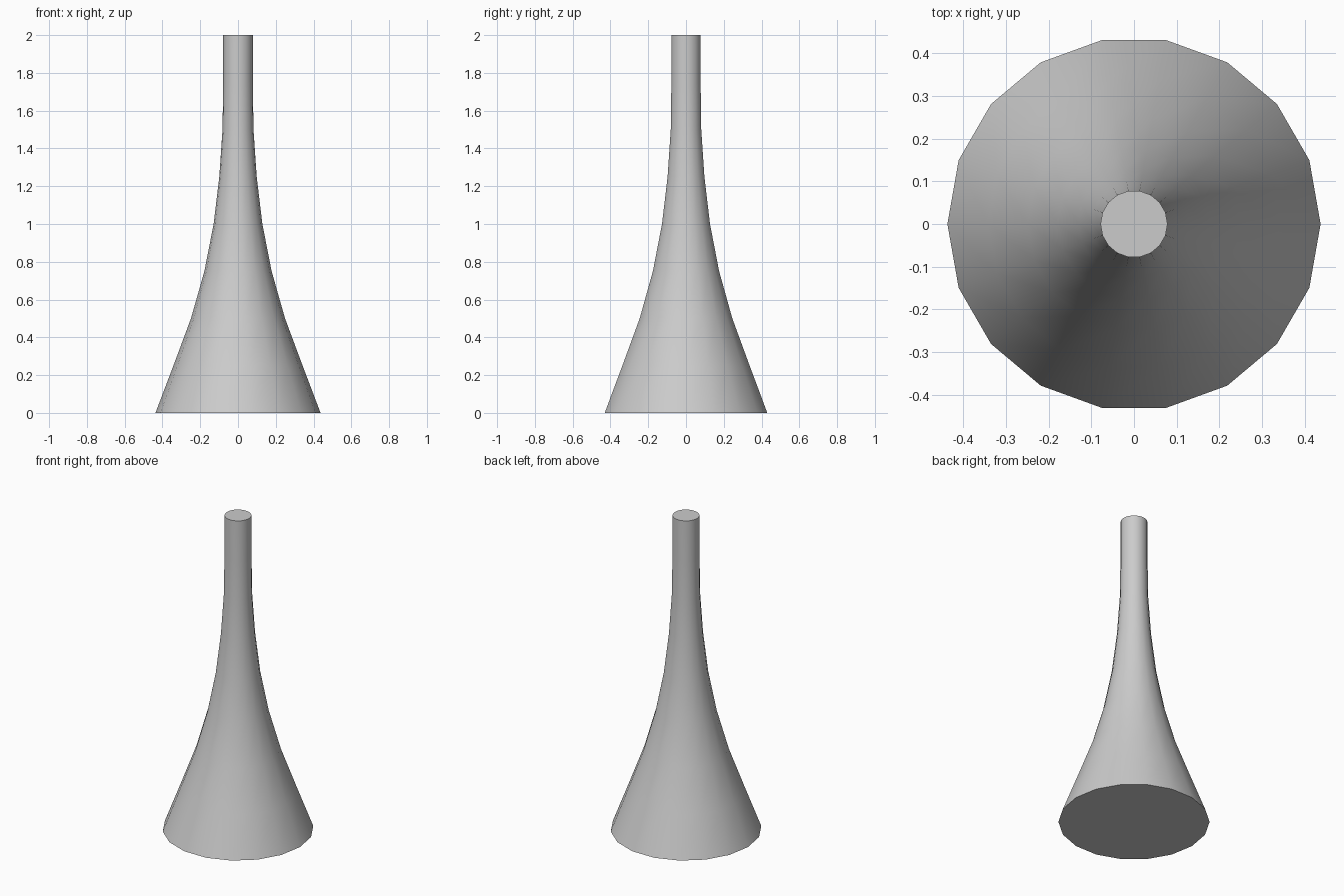
import bpy
import bmesh
from math import cos, sin, tau

if "Cube" in bpy.data.objects:
    bpy.data.objects.remove(bpy.data.objects["Cube"])

SIDES = 18

# Flared profile from wide base to narrow neck: (radius, height)
PROFILE = [(0.437, 0), (0.342, 0.25), (0.249, 0.5), (0.178, 0.75), (0.129, 1.0),
           (0.099, 1.25), (0.082, 1.5), (0.0785, 1.75), (0.0785, 2.0)]

bm = bmesh.new()

# Rings of the flared body
rings = [[bm.verts.new((r * cos(tau * i / SIDES), r * sin(tau * i / SIDES), z))
          for i in range(SIDES)] for r, z in PROFILE]
for low, high in zip(rings, rings[1:]):
    for i in range(SIDES):
        j = (i + 1) % SIDES
        bm.faces.new((low[i], low[j], high[j], high[i]))

# Flat base and top
bm.faces.new(rings[0][::-1])
bm.faces.new(rings[-1])

mesh = bpy.data.meshes.new("flared_horn")
bm.to_mesh(mesh)
bm.free()
horn = bpy.data.objects.new("flared_horn", mesh)
bpy.context.collection.objects.link(horn)

# Smooth sides, sharp rims
bpy.context.view_layer.objects.active = horn
horn.select_set(True)
bpy.ops.object.shade_smooth_by_angle(angle=0.7)
